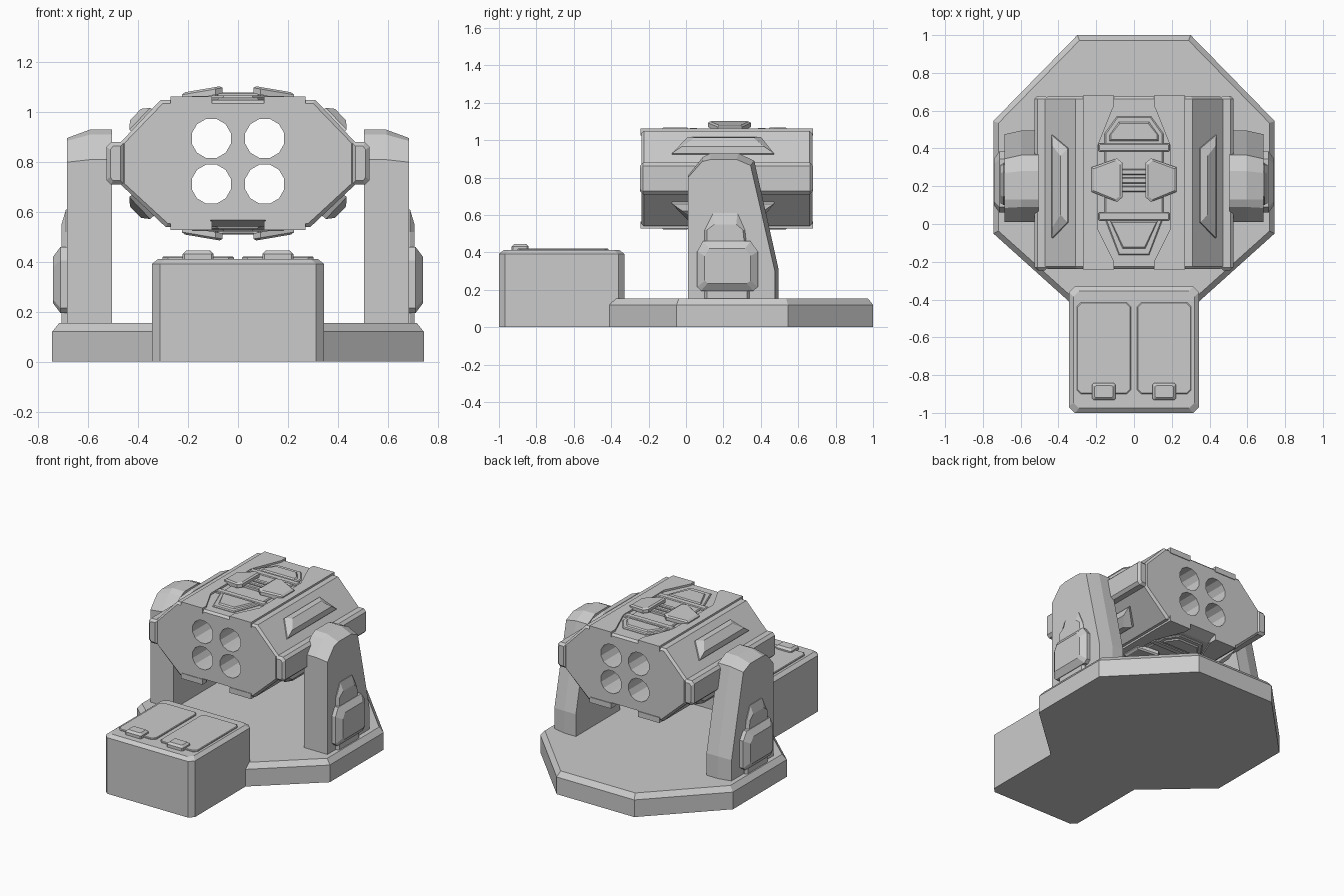
import bpy, bmesh, math

if "Cube" in bpy.data.objects:
    bpy.data.objects.remove(bpy.data.objects["Cube"])

ZC = 0.795  # mid height of the launcher pod

mat = bpy.data.materials.new("light grey")
mat.diffuse_color = (0.6, 0.6, 0.6, 1)
mat.use_nodes = True
mat.node_tree.nodes["Principled BSDF"].inputs["Base Color"].default_value = mat.diffuse_color


def loft(name, loops, sx=1, flip=False):
    """Join equal-length loops of 3D points; optional mirror in x and about ZC."""
    bm = bmesh.new()
    rings = [[bm.verts.new((x * sx, y, 2 * ZC - z if flip else z)) for x, y, z in lp] for lp in loops]
    for a, b in zip(rings, rings[1:]):
        for i in range(len(a)):
            j = (i + 1) % len(a)
            bm.faces.new((a[i], a[j], b[j], b[i]))
    bm.faces.new(rings[0])
    bm.faces.new(rings[-1])
    bmesh.ops.recalc_face_normals(bm, faces=bm.faces)
    me = bpy.data.meshes.new(name)
    bm.to_mesh(me)
    bm.free()
    me.materials.append(mat)
    ob = bpy.data.objects.new(name, me)
    bpy.context.collection.objects.link(ob)
    return ob


def shrink(pts, d):
    """Move an outline inwards by about d on each axis."""
    res = []
    lo = [min(p[k] for p in pts) for k in (0, 1)]
    hi = [max(p[k] for p in pts) for k in (0, 1)]
    for p in pts:
        c = [(lo[k] + hi[k]) / 2 for k in (0, 1)]
        res.append(tuple(c[k] + (p[k] - c[k]) * (1 - 2 * d / (hi[k] - lo[k])) for k in (0, 1)))
    return res


def rect(x0, x1, y0, y1, c):
    return [(x0 + c, y0), (x1 - c, y0), (x1, y0 + c), (x1, y1 - c),
            (x1 - c, y1), (x0 + c, y1), (x0, y1 - c), (x0, y0 + c)]


def plate(name, pts, z0, z1, bevel=0.0, drop=None, **kw):
    """Upright prism with a chamfered top edge."""
    drop = bevel if drop is None else drop
    loops = [[(x, y, z0) for x, y in pts], [(x, y, z1 - drop) for x, y in pts]]
    if bevel:
        loops.append([(x, y, z1) for x, y in shrink(pts, bevel)])
    return loft(name, loops, **kw)


def bar(name, prof, y0, y1, c, **kw):
    """Profile in x,z run along y with chamfered ends."""
    small = shrink(prof, c)
    steps = [(y0, small), (y0 + c, prof), (y1 - c, prof), (y1, small)]
    return loft(name, [[(x, y, z) for x, z in p] for y, p in steps], **kw)


# Octagonal base
half = [(0.30, -0.45), (0.745, -0.05), (0.745, 0.545), (0.30, 1.0)]
plate("base", half + [(-x, y) for x, y in reversed(half)], 0, 0.155, 0.028, 0.035)

# Storage box with two lids and handles
plate("storage_box", rect(-0.345, 0.345, -1.0, -0.33, 0.032), 0, 0.412, 0.025, 0.02)
for s in (1, -1):
    plate("lid", rect(0.017, 0.303, -0.9, -0.415, 0.022), 0.40, 0.422, 0.004, sx=s)
    plate("lid_handle", rect(0.098, 0.222, -0.932, -0.842, 0.008), 0.41, 0.446, 0.014, sx=s)

# Launcher pod body
prof = [(0.31, 1.05), (0.47, 0.88), (0.47, 0.71), (0.29, 0.54)]
body = bar("launcher_body", prof + [(-x, z) for x, z in reversed(prof)], -0.238, 0.675, 0.014)

# Cutters: four tubes and the two notches below
cutters = []
for x in (-0.107, 0.107):
    for z in (0.895, 0.712):
        ring = [(x + 0.081 * math.cos(math.tau * (i + .5) / 12),
                 z + 0.081 * math.sin(math.tau * (i + .5) / 12)) for i in range(12)]
        cutters.append(loft("tube_cutter", [[(a, y, b) for a, b in ring] for y in (-0.5, 1)]))
for y0, y1 in ((-0.26, -0.13), (0.697, 0.567)):
    wedge = [(y0, 0.575), (y1, 0.53), (y0, 0.5)]
    cutters.append(loft("notch_cutter", [[(x, y, z) for y, z in wedge] for x in (-0.11, 0.11)]))
bpy.context.view_layer.objects.active = body
for c in cutters:
    m = body.modifiers.new("cut", 'BOOLEAN')
    m.operation, m.object, m.solver = 'DIFFERENCE', c, 'EXACT'
    bpy.ops.object.modifier_apply(modifier=m.name)
    bpy.data.objects.remove(c)

# Details mirrored on the roof and the belly of the pod
strip = [(0.27, -0.242), (0.105, -0.242), (0.105, -0.2), (0.19, -0.03),
         (0.19, 0.42), (0.105, 0.63), (0.105, 0.68), (0.27, 0.68)]
clamp = [(0.225, 0.17), (0.225, 0.30), (0.09, 0.347), (0.062, 0.325), (0.062, 0.14), (0.09, 0.117)]
panel = [(0.08, -0.165), (0.155, 0.03), (0.155, 0.48), (0.09, 0.57)]
rear = [(0.13, 0.44), (0.13, 0.47), (0.08, 0.54)]
front = [(0.06, -0.13), (0.125, 0.015)]
sym = lambda h: h + [(-x, y) for x, y in reversed(h)]
fin = [(-0.075, -1), (0.47, -1), (0.40, 1), (0.01, 1)]
for f in (False, True):
    for s in (1, -1):
        # edge strips follow the waist of the centre panel
        loft("edge_strip", [[(x, y, z) for x, y in strip] for z in (1.025, 1.063)], sx=s, flip=f)
        # sloping clamps
        top = shrink(clamp, 0.012)
        tilt = lambda x, z: z - (x - 0.062) * 0.17
        loft("clamp", [[(x, y, tilt(x, 1.075)) for x, y in clamp],
                       [(x, y, tilt(x, 1.098)) for x, y in clamp],
                       [(x, y, tilt(x, 1.106)) for x, y in top]], sx=s, flip=f)
        plate("clamp_foot", rect(0.08, 0.18, 0.15, 0.31, 0.01), 1.04, 1.08, sx=s, flip=f)
        # raised fin lying on the slanted shoulder
        loops = []
        for h, d in ((-0.01, 0), (0.012, 0), (0.036, 0.025)):
            loops.append([(0.385 - t * 0.042 + h * 0.73, y, 0.966 + t * 0.044 + h * 0.68)
                          for y, t in shrink(fin, d)] if d == 0 else
                         [(0.385 - t * 0.022 + h * 0.73, 0.2 + (y - 0.2) * 0.8, 0.966 + t * 0.023 + h * 0.68)
                          for y, t in fin])
        loft("shoulder_fin", loops, sx=s, flip=f)
    plate("centre_panel", sym(panel), 1.04, 1.06, 0.006, flip=f)
    plate("rear_hatch", sym(rear), 1.05, 1.068, 0.008, flip=f)
    plate("front_hatch", sym(front), 1.05, 1.068, 0.008, flip=f)
    for y in (0.04, 0.405):
        plate("cross_bar", rect(-0.187, 0.187, y - 0.022, y + 0.022, 0.004), 1.04, 1.066, 0.005, flip=f)
    for y in (0.185, 0.23, 0.275):
        plate("clamp_rib", rect(-0.09, 0.09, y - 0.016, y + 0.016, 0.003), 1.04, 1.08, 0.005, flip=f)

# Side rails, support arms and arm pods
rail = [(0.455, 0.88), (0.51, 0.88), (0.528, 0.862), (0.528, 0.728), (0.51, 0.71), (0.455, 0.71)]
arm = [(0.01, 0.14), (0.01, 0.81), (0.09, 0.91), (0.13, 0.93), (0.28, 0.93), (0.365, 0.89), (0.495, 0.31), (0.495, 0.14)]
arm_out = [(0.01, 0.14), (0.01, 0.80), (0.085, 0.885), (0.13, 0.897), (0.27, 0.897), (0.345, 0.865), (0.475, 0.30), (0.475, 0.14)]
back = [(0.10, 0.15), (0.10, 0.52), (0.145, 0.61), (0.275, 0.61), (0.315, 0.52), (0.34, 0.30), (0.34, 0.15)]
pod = [(0.08, 0.195), (0.06, 0.215), (0.06, 0.405), (0.09, 0.46), (0.345, 0.46), (0.385, 0.405), (0.385, 0.215), (0.36, 0.195)]
at = lambda x, pts: [(x, y, z) for y, z in pts]
for s in (1, -1):
    bar("side_rail", rail, -0.245, 0.678, 0.016, sx=s)
    loft("support_arm", [at(0.505, arm), at(0.595, arm), at(0.685, arm_out)], sx=s)
    loft("arm_backplate", [at(0.67, back), at(0.69, back),
                           at(0.708, [(0.21 + (y - 0.21) * 0.9, min(z, 0.61) - (0.06 if z > 0.6 else 0)) for y, z in back])], sx=s)
    loft("arm_pod", [at(0.67, pod), at(0.712, pod), at(0.742, shrink(pod, 0.04))], sx=s)
